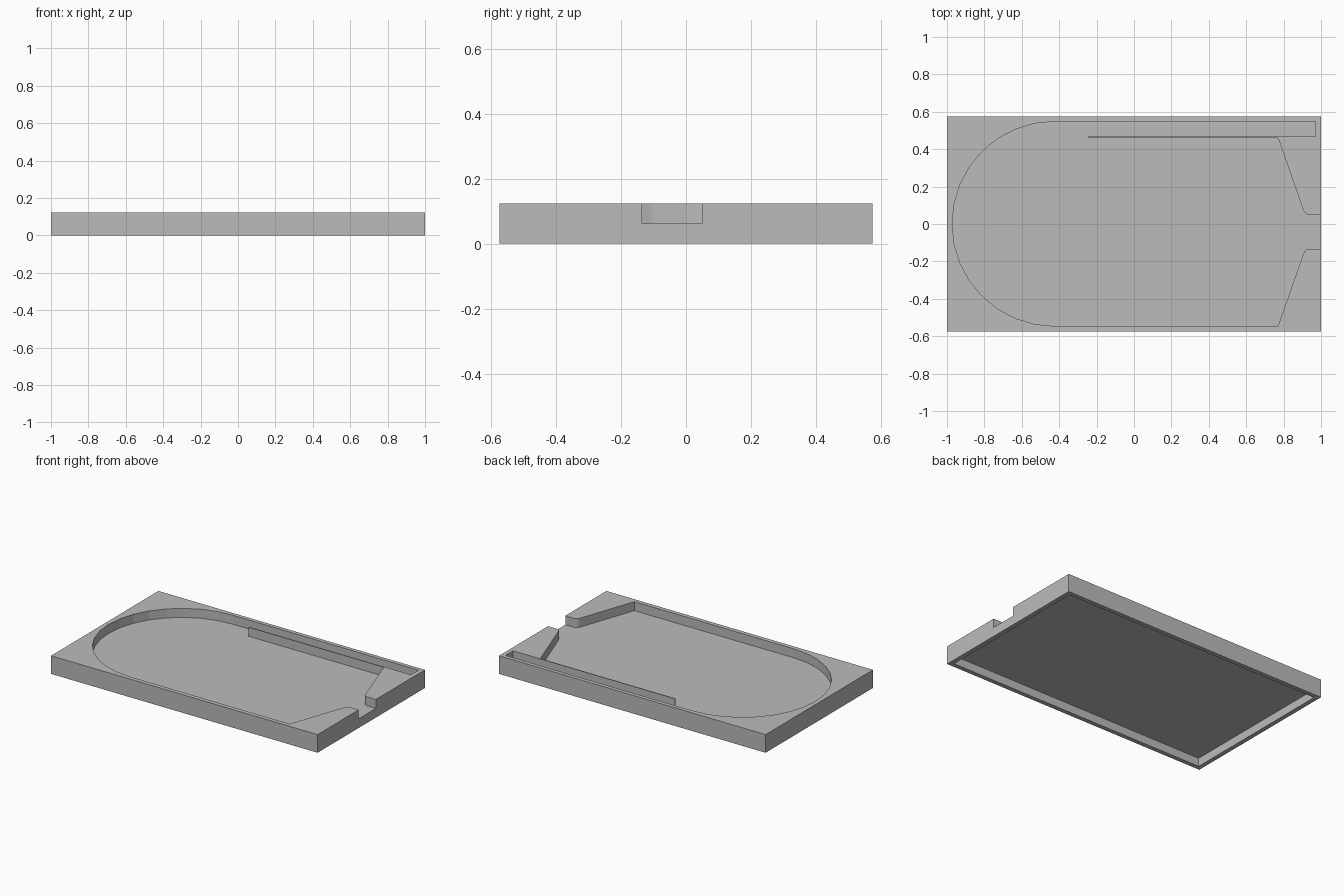
import bpy, bmesh, math

cube = bpy.data.objects.get("Cube")
if cube:
    bpy.data.objects.remove(cube, do_unlink=True)

HALF_X, HALF_Y, HEIGHT = 1.0, 0.575, 0.123
FLOOR, RECESS, RIM = 0.062, 0.056, 0.03

grey = bpy.data.materials.new("plain grey")
grey.use_nodes = True
grey.diffuse_color = (0.5, 0.5, 0.5, 1)
grey.node_tree.nodes["Principled BSDF"].inputs["Base Color"].default_value = (0.5, 0.5, 0.5, 1)


def prism(name, outline, z0, z1):
    """Extrude a flat outline between two heights."""
    bm = bmesh.new()
    base = bm.faces.new([bm.verts.new((x, y, z0)) for x, y in outline])
    top = bmesh.ops.extrude_face_region(bm, geom=[base])["geom"]
    verts = [v for v in top if isinstance(v, bmesh.types.BMVert)]
    bmesh.ops.translate(bm, vec=(0, 0, z1 - z0), verts=verts)
    bmesh.ops.recalc_face_normals(bm, faces=bm.faces)
    mesh = bpy.data.meshes.new(name)
    bm.to_mesh(mesh)
    bm.free()
    mesh.materials.append(grey)
    ob = bpy.data.objects.new(name, mesh)
    bpy.context.collection.objects.link(ob)
    return ob


def rectangle(hx, hy):
    return [(-hx, -hy), (hx, -hy), (hx, hy), (-hx, hy)]


def cut(body, cutter):
    cutter.hide_render = True
    mod = body.modifiers.new(cutter.name, "BOOLEAN")
    mod.operation, mod.solver, mod.object = "DIFFERENCE", "EXACT", cutter
    bpy.context.view_layer.objects.active = body
    bpy.ops.object.modifier_apply(modifier=mod.name)
    bpy.data.objects.remove(cutter, do_unlink=True)


# Funnel to the exit notch, mirrored about the notch centre line
MID = -0.0425
funnel = [(1.05, -0.135), (0.935, -0.135), (0.922, -0.138),
          (0.912, -0.146), (0.905, -0.16), (0.77, -0.546)]
funnel_back = [(x, 2 * MID - y) for x, y in reversed(funnel)]

# Rounded end of the playing area
RADIUS, CENTRE_X, CENTRE_Y = 0.547, -0.425, 0.001
arc = []
for i in range(17):
    a = math.pi * i / 16
    arc.append((CENTRE_X - RADIUS * math.sin(a), CENTRE_Y - RADIUS * math.cos(a)))

# Side lane, divided from the playing area by a thin wall
WALL_Y, WALL_END = funnel_back[0][1], -0.245
lane = [(0.97, CENTRE_Y + RADIUS), (0.97, WALL_Y + 0.006),
        (WALL_END, WALL_Y + 0.006), (WALL_END, WALL_Y)]

# Tray body with the upper cavity and the underside recess
tray = prism("tray", rectangle(HALF_X, HALF_Y), 0, HEIGHT)
cut(tray, prism("cavity_cutter", funnel + arc + lane + funnel_back, FLOOR, HEIGHT + 0.1))
cut(tray, prism("recess_cutter", rectangle(HALF_X - RIM, HALF_Y - RIM), -0.1, RECESS))
